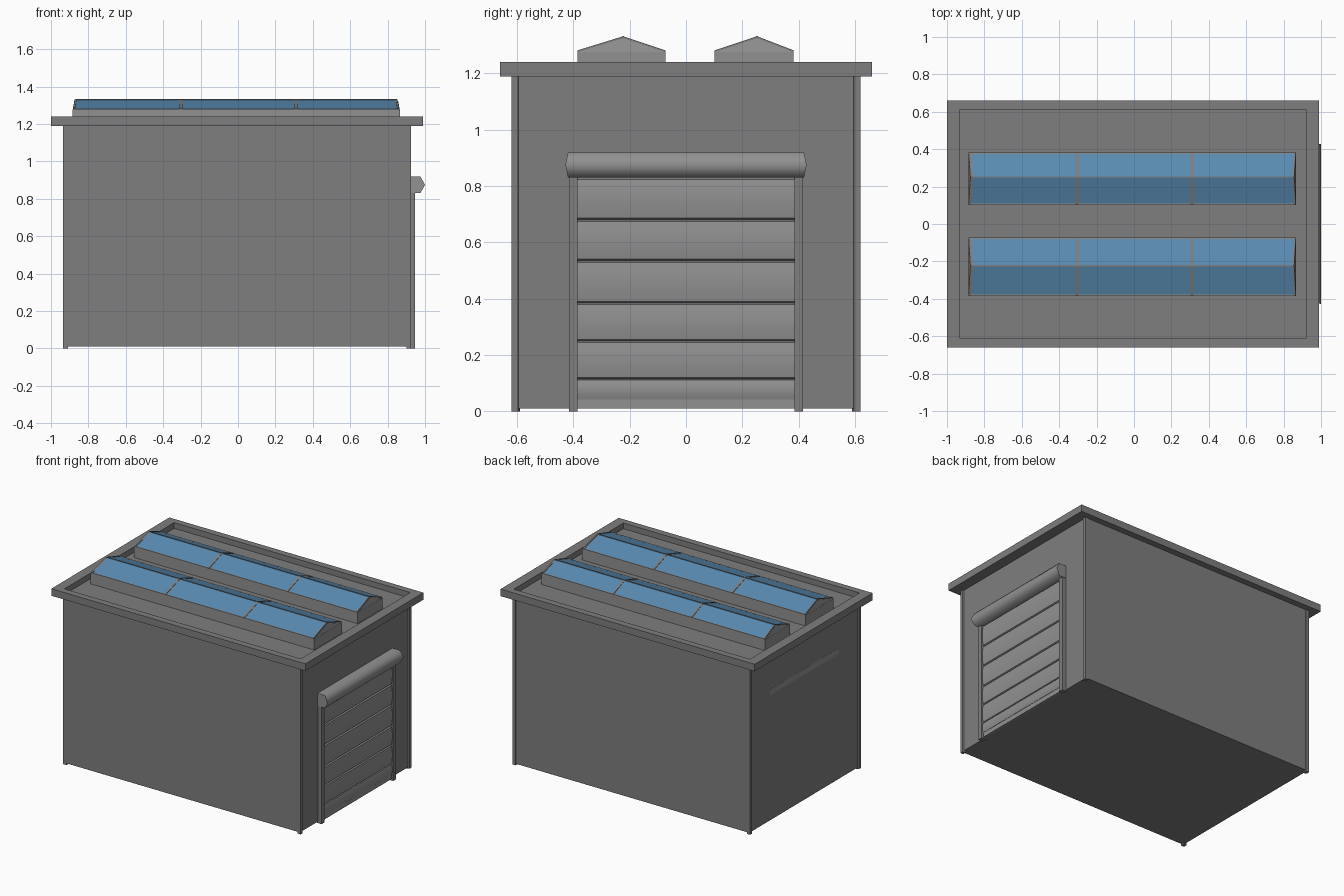
import bpy, bmesh, math
from mathutils import Vector

if "Cube" in bpy.data.objects:
    bpy.data.objects.remove(bpy.data.objects["Cube"])


def material(name, r, g, b):
    m = bpy.data.materials.new(name)
    m.diffuse_color = (r, g, b, 1)
    m.use_nodes = True
    m.node_tree.nodes["Principled BSDF"].inputs["Base Color"].default_value = m.diffuse_color
    return m


dark = material("dark_grey", 0.21, 0.21, 0.21)
light = material("light_grey", 0.285, 0.285, 0.285)
glass = material("glass_blue", 0.10, 0.256, 0.44)


def make(name, bm, mat=dark, smooth=0):
    bmesh.ops.recalc_face_normals(bm, faces=bm.faces)
    me = bpy.data.meshes.new(name)
    bm.to_mesh(me)
    bm.free()
    ob = bpy.data.objects.new(name, me)
    bpy.context.collection.objects.link(ob)
    me.materials.append(mat)
    if smooth:
        bpy.context.view_layer.objects.active = ob
        ob.select_set(True)
        bpy.ops.object.shade_smooth_by_angle(angle=math.radians(smooth))
        ob.select_set(False)
    return ob


def extrude(name, profile, axis, a, b, mat=dark, smooth=0):
    """Profile is (y, z) for axis x, or (x, z) for axis y."""
    bm = bmesh.new()
    if axis == 'x':
        vs = [bm.verts.new((a, p, z)) for p, z in profile]
        move = Vector((b - a, 0, 0))
    else:
        vs = [bm.verts.new((p, a, z)) for p, z in profile]
        move = Vector((0, b - a, 0))
    f = bm.faces.new(vs)
    ret = bmesh.ops.extrude_face_region(bm, geom=[f], use_keep_orig=True)
    bmesh.ops.translate(bm, vec=move, verts=[g for g in ret['geom'] if isinstance(g, bmesh.types.BMVert)])
    return make(name, bm, mat, smooth)


def box(name, x0, x1, y0, y1, z0, z1, mat=dark):
    return extrude(name, [(y0, z0), (y1, z0), (y1, z1), (y0, z1)], 'x', x0, x1, mat)


# Walls, and corner posts with a bevelled inner edge
box("walls", -0.927, 0.916, -0.616, 0.616, 0.01, 1.195)
for px, x0, x1 in (("left", -0.936, -0.91), ("right", 0.902, 0.925)):
    for py, s in (("front", -1), ("back", 1)):
        y0, y1 = sorted((s * 0.590, s * 0.62))
        post = box(f"corner_post_{py}_{px}", x0, x1, y0, y1, 0, 1.195)
        for v in post.data.vertices:
            if abs(v.co.x) > 0.92 and abs(v.co.y) < 0.6:
                v.co.y = s * 0.597

# Roof slab with a recessed deck
bm = bmesh.new()
bmesh.ops.create_cube(bm, size=1)
for v in bm.verts:
    v.co = Vector((v.co.x * 1.99 - 0.005, v.co.y * 1.32, 1.215 + v.co.z * 0.05))
top = max(bm.faces, key=lambda f: f.calc_center_median().z)
bmesh.ops.inset_region(bm, faces=[top], thickness=0.0001)
for v in top.verts:
    v.co.x = 0.92 if v.co.x > 0 else -0.93
    v.co.y = math.copysign(0.613, v.co.y)
inner = bmesh.ops.extrude_discrete_faces(bm, faces=[top])['faces'][0]
bmesh.ops.translate(bm, vec=(0, 0, -0.04), verts=inner.verts)
make("roof", bm)


# Chevron following a skylight roof, raised by lift
def chevron(y0, yr, y1, lift):
    return [(y0, 1.274 + lift), (yr, 1.324 + lift), (y1, 1.274 + lift),
            (y1, 1.272), (yr, 1.322), (y0, 1.272)]


# Lean the end of a skylight part inward towards the ridge
def lean(ob):
    for v in ob.data.vertices:
        if abs(v.co.x + 0.01) > 0.8 and v.co.z > 1.3:
            v.co.x -= math.copysign(0.009, v.co.x)


# Skylights: curb, gable, glass panes, glazing bars
for tag, y0, yr, y1 in (("front", -0.385, -0.223, -0.073), ("back", 0.102, 0.252, 0.382)):
    box(f"skylight_curb_{tag}", -0.885, 0.866, y0, y1, 1.195, 1.276, light)
    lean(extrude(f"skylight_gable_{tag}", [(y0, 1.276), (y1, 1.276), (yr, 1.325)],
                 'x', -0.884, 0.865, light))
    bars = [-0.877, -0.305, 0.31, 0.857]
    for i, bx in enumerate(bars):
        w = 0.008 if 0 < i < 3 else 0.005
        lean(extrude(f"glazing_bar_{tag}_{i + 1}", chevron(y0, yr, y1, 0.008), 'x', bx - w, bx + w))
        if i < 3:
            lean(extrude(f"glass_pane_{tag}_{i + 1}", chevron(y0 + 0.007, yr, y1 - 0.007, 0.0065),
                         'x', bx + 0.003, bars[i + 1] - 0.003, glass))
    for edge, c in (("low", y0 + 0.004), ("high", y1 - 0.004)):
        box(f"skylight_eave_{tag}_{edge}", -0.88, 0.86, c - 0.004, c + 0.004, 1.27, 1.281, light)
    box(f"skylight_ridge_{tag}", -0.87, 0.85, yr - 0.003, yr + 0.003, 1.315, 1.333)

# Door jambs
for tag, s in (("left", -1), ("right", 1)):
    y0, y1 = sorted((s * 0.385, s * 0.416))
    box(f"door_jamb_{tag}", 0.91, 0.946, y0, y1, 0, 0.84)

# Roller shutter: shallow slats with narrow grooves, above a bottom bar
joints = [0.04, 0.115, 0.25, 0.385, 0.535, 0.68, 0.83]
slat = [(0, 0.922), (0.04, 0.933), (0.27, 0.938), (0.5, 0.94), (0.73, 0.938), (0.96, 0.933)]
prof = [(0.91, 0.04)]
for a, b in zip(joints, joints[1:]):
    prof += [(x, a + (b - a) * t) for t, x in slat]
prof += [(0.922, 0.83), (0.91, 0.83)]
extrude("roller_shutter", prof, 'y', -0.386, 0.386, light, smooth=40)
box("shutter_bottom_bar", 0.91, 0.932, -0.386, 0.386, 0.01, 0.042, light)

# Shutter housing with slightly pointed ends
housing = extrude("shutter_housing",
                  [(0.91, 0.83), (0.975, 0.83), (1.0, 0.875), (0.975, 0.92), (0.91, 0.92)],
                  'y', -0.419, 0.419, light, smooth=65)
for v in housing.data.vertices:
    if v.co.x > 0.99:
        v.co.y = math.copysign(0.428, v.co.y)

# Flush light strip on the rear end wall
box("rear_strip", -0.9275, -0.92, -0.385, 0.385, 0.895, 0.935, light)
